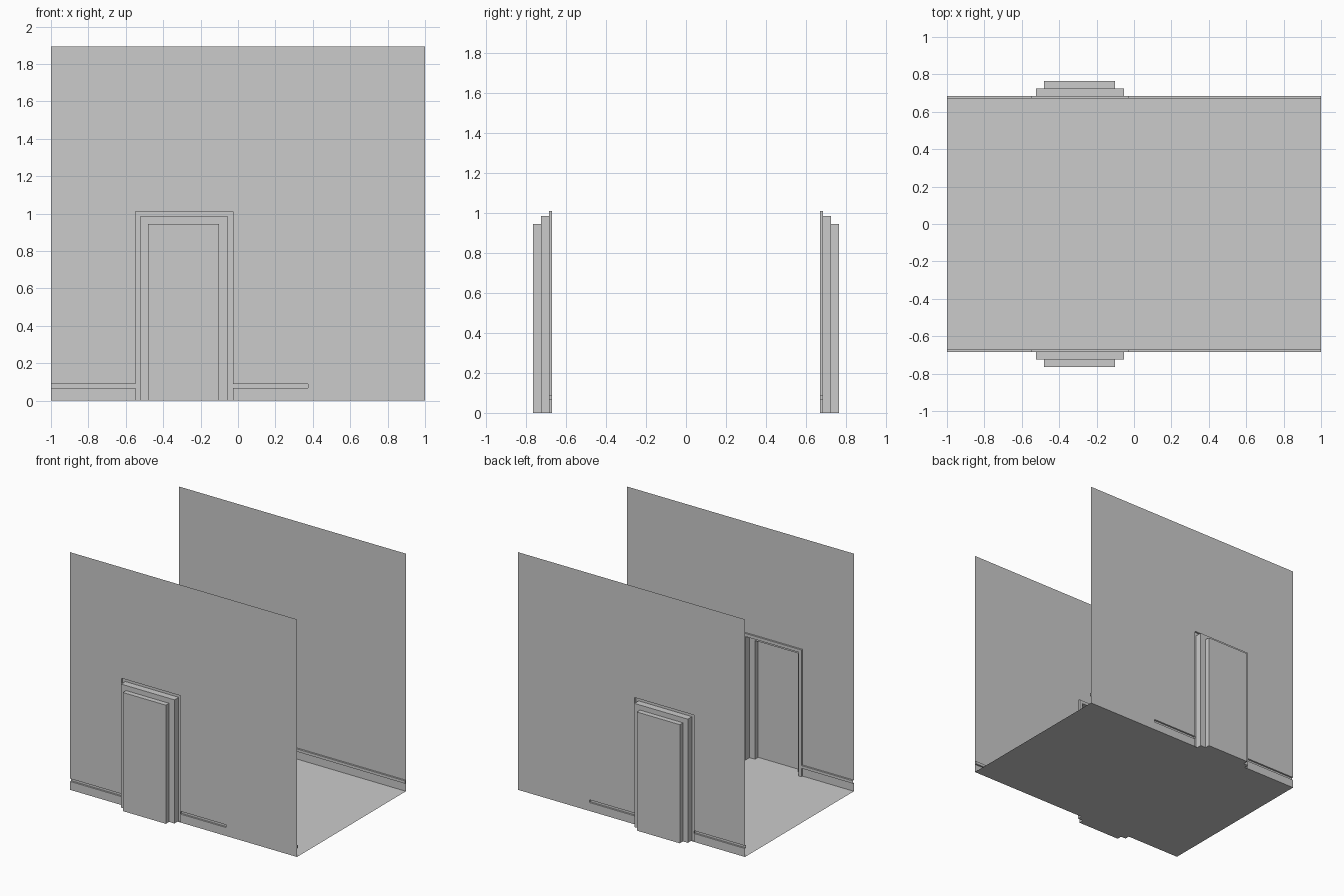
import bpy, bmesh

if "Cube" in bpy.data.objects:
    bpy.data.objects.remove(bpy.data.objects["Cube"])

W, H = 1.0, 1.893            # half length, wall height
Y_WALL, Y_TRIM = 0.685, 0.671
Y_STEP, Y_DOOR = 0.724, 0.764
FRAME = (-0.549, -0.027, 1.01)    # left, right, top of each door outline
JAMB = (-0.523, -0.053, 0.985)
DOOR = (-0.48, -0.101, 0.945)
R0, R1 = 0.067, 0.089             # skirting rail heights
SLOT_END = 0.373                  # rail is open at the back up to here


def build(name, faces, mirror=True):
    """Object from a list of polygons, mirrored to the opposite wall."""
    bm = bmesh.new()
    for f in faces:
        bm.faces.new([bm.verts.new(p) for p in f])
    bmesh.ops.remove_doubles(bm, verts=bm.verts, dist=1e-5)
    me = bpy.data.meshes.new(name)
    bm.to_mesh(me)
    bm.free()
    ob = bpy.data.objects.new(name, me)
    bpy.context.collection.objects.link(ob)
    if mirror:
        mod = ob.modifiers.new("opposite_side", 'MIRROR')
        mod.use_axis = (False, True, False)
        mod.use_mirror_merge = False
    return ob


def panel(x0, x1, z0, z1, y=Y_WALL):
    return [(x0, y, z0), (x1, y, z0), (x1, y, z1), (x0, y, z1)]


def arch(outline, y):
    x0, x1, top = outline
    return [(x0, y, 0), (x0, y, top), (x1, y, top), (x1, y, 0)]


def sweep(rings):
    """Bridge successive open outlines."""
    return [[a[i], b[i], b[i + 1], a[i + 1]]
            for a, b in zip(rings, rings[1:]) for i in range(len(a) - 1)]


def rail(x0, x1):
    """Channel-shaped rail standing proud of the wall."""
    prof = [(Y_WALL, R0), (Y_TRIM, R0), (Y_TRIM, R1), (Y_WALL, R1)]
    return sweep([[(x, y, z) for y, z in prof] for x in (x0, x1)])


def rail_cap(x):
    return [(x, Y_WALL, R0), (x, Y_WALL, R1), (x, Y_TRIM, R1), (x, Y_TRIM, R0)]


# walls, cut around the door and the rail
fl, fr, ft = FRAME
upper = [(-W, Y_WALL, R1), (fl, Y_WALL, R1), (fl, Y_WALL, ft), (fr, Y_WALL, ft),
         (fr, Y_WALL, R1), (W, Y_WALL, R1), (W, Y_WALL, H), (-W, Y_WALL, H)]
build("wall", [upper, panel(-W, fl, 0, R0), panel(fr, W, 0, R0),
               panel(SLOT_END, W, R0, R1)])

# skirting rails
build("skirting_rail", rail(-W, fl) + rail(fr, SLOT_END) + rail(SLOT_END, W)
      + [rail_cap(SLOT_END), rail_cap(W)])

# raised door frame, then the stepped recess behind it
build("door_frame", sweep([arch(FRAME, Y_WALL), arch(FRAME, Y_TRIM), arch(JAMB, Y_TRIM)]))
build("door_recess", sweep([arch(JAMB, Y_TRIM), arch(JAMB, Y_STEP),
                            arch(DOOR, Y_STEP), arch(DOOR, Y_DOOR)]))
build("door", [panel(DOOR[0], DOOR[1], 0, DOOR[2], Y_DOOR)])

# floor, reaching into both doorways
build("floor", [[(-W, -Y_WALL, 0), (W, -Y_WALL, 0), (W, Y_WALL, 0), (-W, Y_WALL, 0)]], False)
build("threshold", [[(x0, a, 0), (x1, a, 0), (x1, b, 0), (x0, b, 0)]
                    for (x0, x1, _), a, b in ((JAMB, Y_WALL, Y_STEP), (DOOR, Y_STEP, Y_DOOR))])
